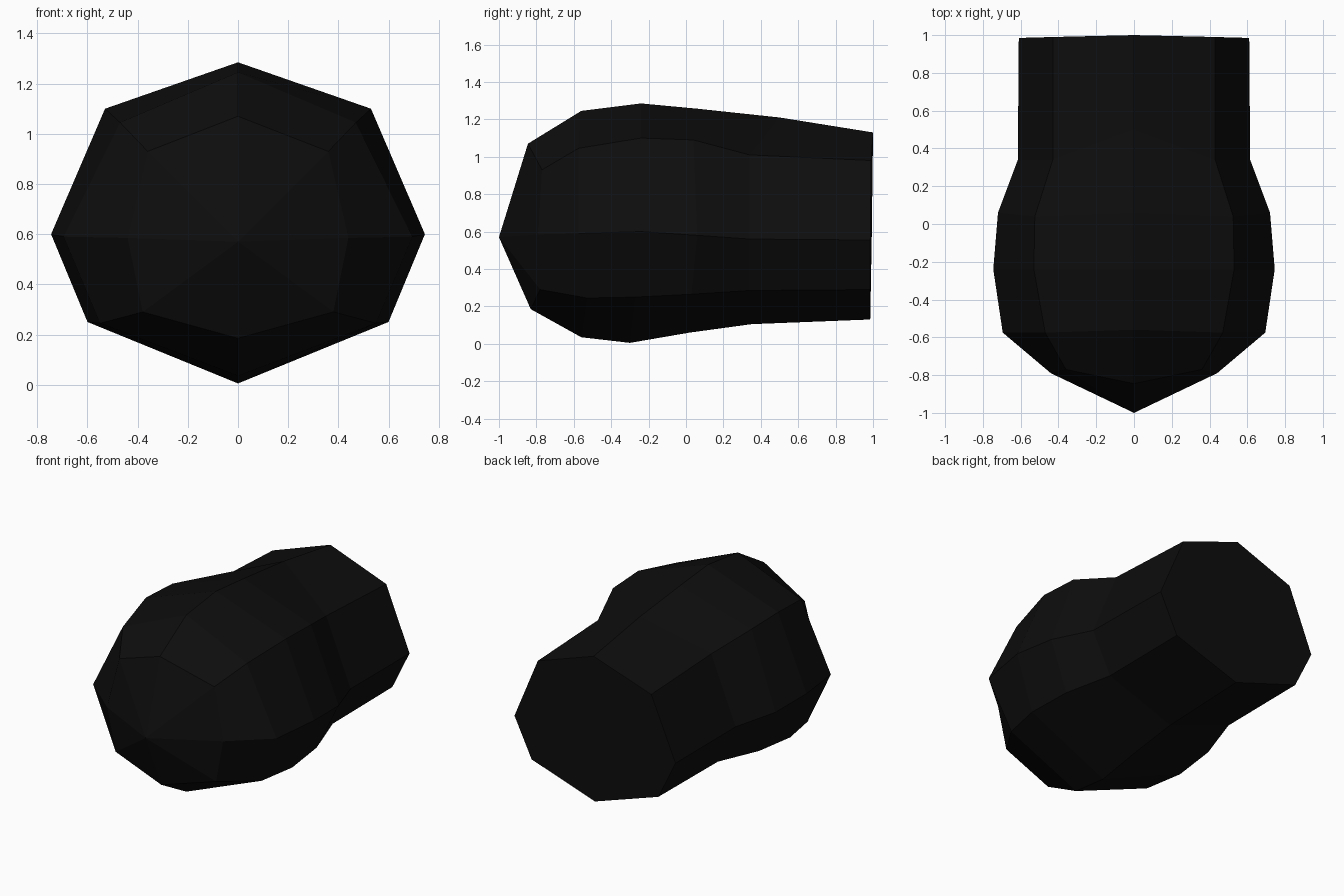
import bpy, bmesh

# Octagonal rings, front to back: top (y, z), upper (x, y, z), side (x, y, z), lower (x, y, z), bottom (y, z)
RINGS = [
    ((-0.845, 1.07), (0.36, -0.77, 0.93), (0.44, -0.79, 0.585), (0.38, -0.78, 0.29), (-0.83, 0.185)),
    ((-0.56, 1.245), (0.47, -0.575, 1.045), (0.695, -0.575, 0.59), (0.55, -0.53, 0.245), (-0.56, 0.035)),
    ((-0.24, 1.285), (0.53, -0.24, 1.10), (0.745, -0.24, 0.60), (0.60, -0.27, 0.25), (-0.30, 0.005)),
    ((0.06, 1.257), (0.525, 0.04, 1.09), (0.72, 0.06, 0.58), (0.575, 0.03, 0.265), (0.02, 0.06)),
    ((0.50, 1.21), (0.43, 0.34, 1.01), (0.615, 0.34, 0.56), (0.48, 0.34, 0.285), (0.35, 0.105)),
    ((1.00, 1.13), (0.43, 0.99, 0.98), (0.61, 0.985, 0.555), (0.48, 0.985, 0.29), (0.985, 0.13)),
]

black = bpy.data.materials.new("black")
black.diffuse_color = (0.004, 0.004, 0.004, 1)


def ring_verts(bm, ring):
    top, *sides, bottom = ring
    pts = [(0, *top), *sides, (0, *bottom)]
    pts += [(-x, y, z) for x, y, z in reversed(sides)]
    return [bm.verts.new(p) for p in pts]


def fan(bm, ring, centre):
    c = bm.verts.new(centre)
    for i in range(8):
        bm.faces.new((ring[i], ring[(i + 1) % 8], c))


# Faceted body lofted through the rings
bm = bmesh.new()
loops = [ring_verts(bm, r) for r in RINGS]
for a, b in zip(loops, loops[1:]):
    for i in range(8):
        j = (i + 1) % 8
        bm.faces.new((a[i], a[j], b[j], b[i]))

# Pointed nose and nearly flat back
fan(bm, loops[0], (0, -1.0, 0.57))
fan(bm, loops[-1], (0, 0.993, 0.56))
bmesh.ops.recalc_face_normals(bm, faces=bm.faces)

mesh = bpy.data.meshes.new("nose_body")
bm.to_mesh(mesh)
bm.free()
mesh.materials.append(black)
bpy.context.collection.objects.link(bpy.data.objects.new("nose_body", mesh))
